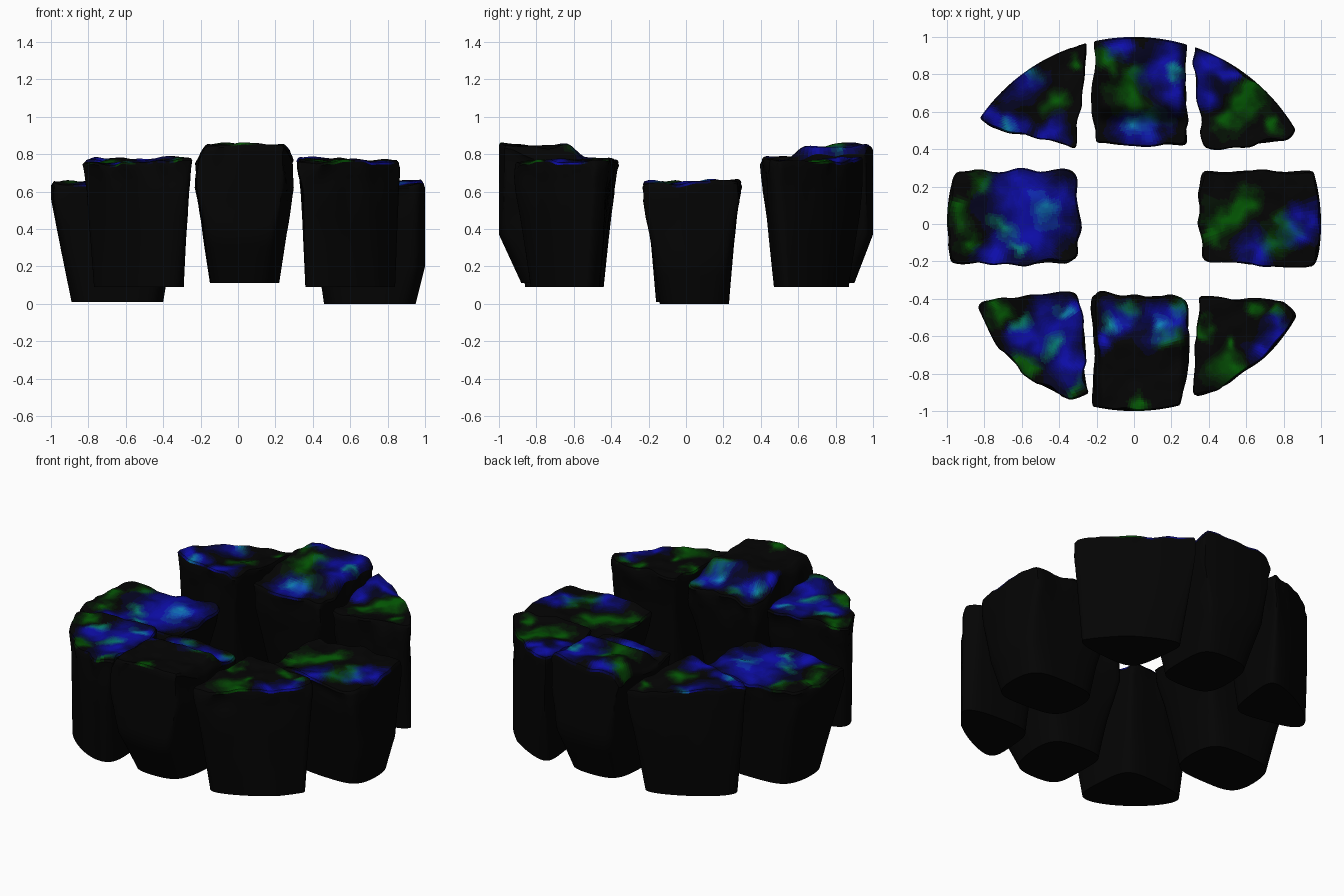
import bpy, bmesh, math
from mathutils import Vector, noise

if "Cube" in bpy.data.objects:
    bpy.data.objects.remove(bpy.data.objects["Cube"])

N_PTS = 112      # points round each stone
BLUE, GREEN, TEAL = (0.003, 0.003, 0.42), (0.0, 0.1, 0.0), (0.0, 0.2, 0.06)
BASE = (0.0012, 0.0012, 0.0012)
STEPS = (10, 8, 5)   # shades of each colour
palette = {}


def material(key):
    # one flat material for each quantised mix of blue, green and teal
    if key not in palette:
        b, g, t = (k / s for k, s in zip(key, STEPS))
        m = bpy.data.materials.new("stone_%d_%d_%d" % key)
        col = [BASE[i] + b ** 1.5 * BLUE[i] + g ** 1.5 * GREEN[i] + t ** 1.5 * TEAL[i] for i in range(3)]
        m.diffuse_color = (*col, 1)
        m.use_nodes = True
        m.node_tree.nodes["Principled BSDF"].inputs["Base Color"].default_value = m.diffuse_color
        palette[key] = m
    return palette[key]


def smooth(a, b, x):
    t = min(1, max(0, (x - a) / (b - a)))
    return t * t * (3 - 2 * t)


def outline(corners, passes):
    # evenly resampled polygon with softened corners, scaled to a unit box
    c = [Vector(p) for p in corners]
    lens = [(c[(i + 1) % len(c)] - c[i]).length for i in range(len(c))]
    pts = []
    for k in range(N_PTS):
        d, i = sum(lens) * k / N_PTS, 0
        while d > lens[i]:
            d -= lens[i]
            i += 1
        pts.append(c[i].lerp(c[(i + 1) % len(c)], d / lens[i]))
    for _ in range(passes):
        pts = [(pts[i - 1] + pts[i] * 2 + pts[(i + 1) % N_PTS]) / 4 for i in range(N_PTS)]
    xs, ys = [p.x for p in pts], [p.y for p in pts]
    return [Vector(((p.x - min(xs)) / (max(xs) - min(xs)), (p.y - min(ys)) / (max(ys) - min(ys))))
            for p in pts]


def weight(blobs, x, y):
    # cloudy patch strength at a point
    v = Vector((x, y, 0))
    x += 0.07 * noise.noise(v * 7) + 0.03 * noise.noise(v * 17)
    y += 0.07 * noise.noise(v * 7 + Vector((9, 4, 2))) + 0.03 * noise.noise(v * 17 + Vector((3, 1, 5)))
    return min(1, sum(math.exp(-1.9 * ((x - a) ** 2 + (y - b) ** 2) / (r * r)) for a, b, r in blobs))


def stone(name, corners, levels, blue=(), green=(), teal=(), step=0):
    crisp, worn = outline(corners, 4), outline(corners, 75)
    # split the levels so the flanks can be roughened
    rows = [levels[0]]
    for a, b in zip(levels, levels[1:]):
        rows += [[p + (q - p) * s / 4 for p, q in zip(a, b)] for s in (1, 2, 3, 4)]
    top = levels[-1][0]

    def height(x, y):
        v = Vector((x, y, 0.3))
        h = 0.03 * noise.noise(v * 4.5) + 0.014 * noise.noise(v * 11)
        return h + step * smooth(0.53, 0.64, abs(y)) * (1 - smooth(0.2, 0.27, abs(x - 0.04)))

    bm = bmesh.new()
    rings = []
    for z, x0, x1, y0, y1 in rows:
        ring, rough = [], 0.028 * (z / top) ** 4
        t = min(1, (z - levels[0][0]) / (0.85 * top - levels[0][0]))
        for low, high in zip(worn, crisp):  # corners are cut away towards the foot
            u, w = low.lerp(high, t)
            p = Vector((x0 + u * (x1 - x0), y0 + w * (y1 - y0), z))
            p.x += rough * noise.noise(p * 8)
            p.y += rough * noise.noise(p * 8 + Vector((5, 7, 3)))
            r = math.hypot(p.x, p.y)
            if r > 1:                       # outer face lies on one cylinder
                p.x, p.y = p.x / r, p.y / r
            p.z += height(p.x, p.y) * smooth(0.8, 1, z / top) - 0.012 * (z == top)
            ring.append(bm.verts.new(p))
        rings.append(ring)
    side_rings = len(rings)

    # cap: concentric rings with an uneven surface
    rim = [v.co.copy() for v in rings[-1]]
    mid = sum(rim, Vector()) / N_PTS
    for f in [0.975] + [0.95 - 0.92 * k / 28 for k in range(29)]:
        ring = []
        for p in rim:
            q = mid.lerp(p, f)
            q.z = top + height(q.x, q.y)
            ring.append(bm.verts.new(q))
        rings.append(ring)

    slots, mats = {(0, 0, 0): 0}, [material((0, 0, 0))]

    def paint(face):
        c = face.calc_center_median()
        key = tuple(round(s * weight(b, c.x, c.y)) for s, b in zip(STEPS, (blue, green, teal)))
        if key not in slots:
            slots[key] = len(mats)
            mats.append(material(key))
        face.material_index = slots[key]

    bm.faces.new(rings[0][::-1])            # flat underside
    for k, (lo, hi) in enumerate(zip(rings, rings[1:])):
        for i in range(N_PTS):
            j = (i + 1) % N_PTS
            f = bm.faces.new((lo[i], lo[j], hi[j], hi[i]))
            if k >= side_rings - 1:
                paint(f)
    paint(bm.faces.new(rings[-1]))

    me = bpy.data.meshes.new(name)
    bm.to_mesh(me)
    bm.free()
    for m in mats:
        me.materials.append(m)
    ob = bpy.data.objects.new(name, me)
    bpy.context.collection.objects.link(ob)
    bpy.ops.object.select_all(action='DESELECT')
    ob.select_set(True)
    bpy.context.view_layer.objects.active = ob
    bpy.ops.object.shade_smooth_by_angle(angle=math.radians(35))


# low stones left and right
stone("left_stone", [(-1, -.21), (-.32, -.2), (-.29, 0), (-.32, .28), (-.97, .27), (-1.01, .05)],
      [(.01, -.89, -.4, -.16, .23), (.55, -1, -.31, -.21, .28), (.645, -1, -.29, -.21, .29)],
      blue=[(-.6, .15, .2), (-.55, -.05, .17), (-.4, .1, .13), (-.75, -.15, .1)],
      green=[(-.82, .22, .07), (-.93, .05, .08), (-.9, -.1, .06)],
      teal=[(-.48, .07, .09), (-.7, -.02, .07), (-.62, -.13, .06)])
stone("right_stone", [(.37, -.2), (.97, -.23), (1.0, 0), (.97, .27), (.36, .27), (.34, .1)],
      [(0, .46, .95, -.14, .23), (.2, .43, 1, -.17, .245), (.55, .35, 1, -.23, .28),
       (.645, .34, 1, -.23, .28)],
      blue=[(.95, .03, .1), (.65, -.15, .1), (.85, -.05, .07)],
      green=[(.5, .05, .1), (.6, .1, .09), (.75, -.1, .09), (.43, -.05, .07), (.82, 0, .06)])

# tall stones front and back, with a raised outer half
stone("back_stone", [(-.2, .44), (.27, .43), (.26, .7), (.26, 1), (-.19, 1), (-.22, .65)],
      [(.11, -.15, .22, .48, .9), (.37, -.19, .26, .45, 1), (.62, -.22, .28, .42, 1),
       (.765, -.22, .28, .42, 1.01)], step=.075,
      blue=[(.17, .85, .14), (.22, .7, .09), (0, .5, .11), (-.08, .95, .07), (.1, .5, .08)],
      green=[(-.03, .7, .11), (.08, .55, .08), (-.13, .88, .06), (.02, .8, .07)],
      teal=[(0, .52, .05), (.23, .8, .05)])
stone("front_stone", [(-.19, -.98), (.25, -.98), (.31, -.65), (.29, -.4), (-.2, -.37), (-.18, -.7)],
      [(.11, -.15, .22, -.88, -.44), (.37, -.19, .26, -1, -.42), (.62, -.23, .3, -1, -.38),
       (.765, -.21, .3, -1.0, -.37)], step=.075,
      blue=[(.13, -.53, .11), (-.1, -.5, .11), (.22, -.5, .08), (-.15, -.63, .06)],
      green=[(-.03, -.45, .06), (.25, -.45, .06), (.02, -.97, .06), (.2, -.6, .06)],
      teal=[(.14, -.55, .06), (-.14, -.53, .06)])

# wedge stones at the four corners
stone("back_left_wedge", [(-.81, .58), (-.76, .53), (-.31, .43), (-.25, .96), (-.46, .88), (-.67, .74)],
      [(.09, -.77, -.3, .48, .87), (.6, -.81, -.27, .43, .96), (.765, -.82, -.25, .42, .97)],
      blue=[(-.6, .78, .11), (-.65, .52, .09), (-.75, .57, .07), (-.45, .5, .08)],
      green=[(-.4, .65, .07), (-.33, .85, .05), (-.55, .8, .06)],
      teal=[(-.6, .8, .05), (-.68, .52, .05)])
stone("back_right_wedge", [(.37, .42), (.82, .46), (.86, .51), (.7, .72), (.51, .86), (.31, .96)],
      [(.09, .36, .84, .47, .87), (.6, .33, .85, .41, .95), (.765, .31, .86, .41, .96)],
      blue=[(.4, .85, .11), (.35, .7, .08), (.5, .8, .06)],
      green=[(.57, .65, .09), (.65, .7, .08), (.5, .55, .07), (.75, .55, .06)])
stone("front_left_wedge", [(-.84, -.46), (-.7, -.69), (-.52, -.85), (-.34, -.94), (-.25, -.92),
                           (-.29, -.36), (-.79, -.41)],
      [(.09, -.77, -.29, -.86, -.44), (.6, -.81, -.26, -.93, -.38), (.765, -.84, -.25, -.93, -.36)],
      blue=[(-.4, -.55, .16), (-.35, -.75, .12), (-.58, -.6, .1), (-.33, -.43, .07)],
      green=[(-.73, -.47, .07), (-.57, -.75, .06), (-.3, -.87, .05)],
      teal=[(-.45, -.65, .07), (-.6, -.52, .06), (-.37, -.45, .05)])
stone("front_right_wedge", [(.33, -.92), (.51, -.84), (.7, -.7), (.86, -.49), (.79, -.42), (.36, -.4)],
      [(.09, .36, .84, -.83, -.46), (.6, .34, .86, -.91, -.41), (.765, .32, .86, -.92, -.39)],
      blue=[(.78, -.6, .09), (.7, -.7, .07)],
      green=[(.5, -.77, .1), (.52, -.65, .05), (.65, -.47, .06), (.38, -.55, .05), (.78, -.5, .05)])
